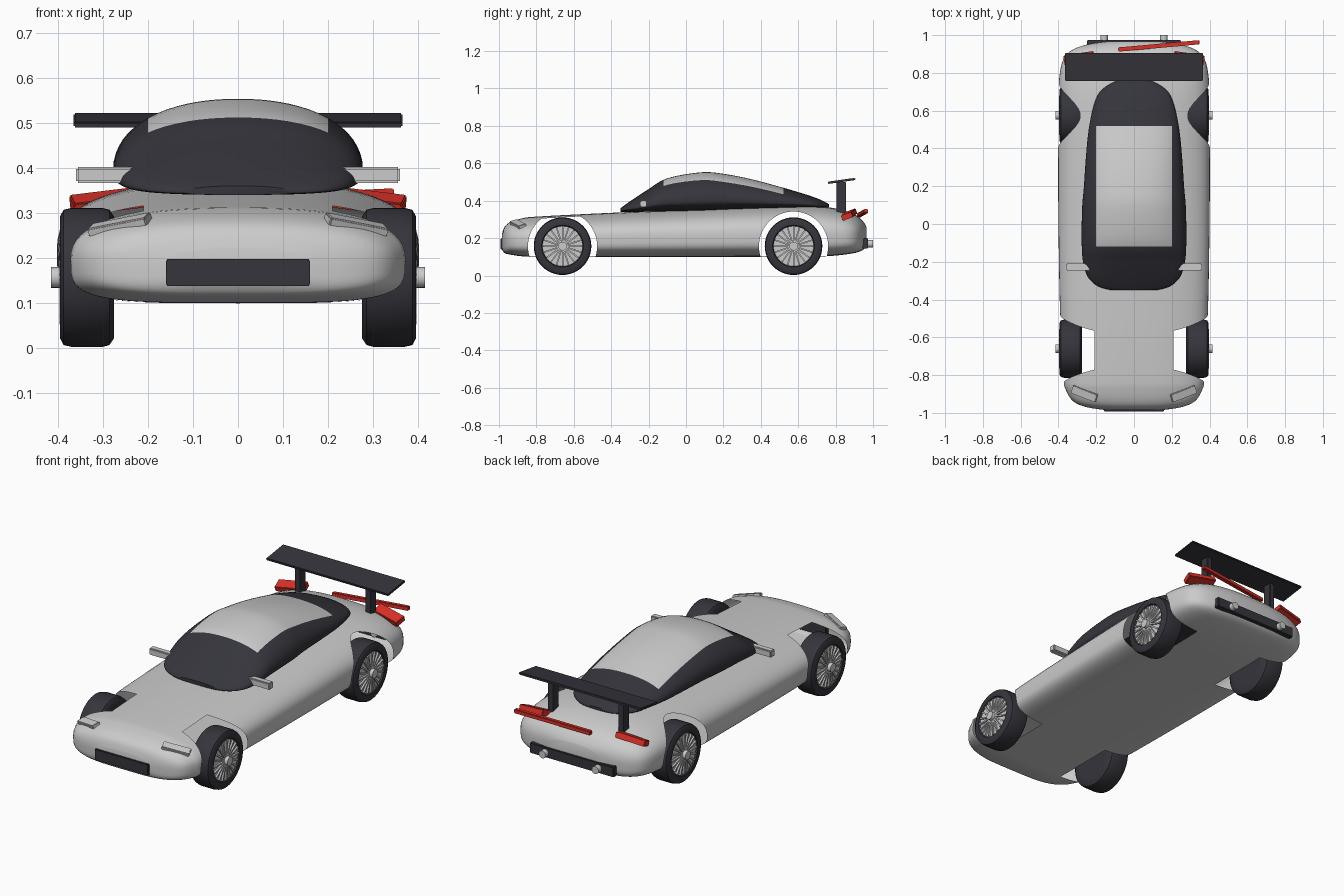
import bpy, bmesh, math
from mathutils import Matrix, Vector

if "Cube" in bpy.data.objects:
    bpy.data.objects.remove(bpy.data.objects["Cube"])


def material(name, rgb):
    m = bpy.data.materials.new(name)
    m.use_nodes = True
    m.diffuse_color = (*rgb, 1)
    m.node_tree.nodes["Principled BSDF"].inputs["Base Color"].default_value = (*rgb, 1)
    return m


SILVER = material("silver_paint", (0.6, 0.6, 0.6))
DARK = material("dark_trim", (0.035, 0.035, 0.045))
RED = material("red_lamp", (0.7, 0.03, 0.02))


def finish(name, bm, *mats, angle=35):
    bmesh.ops.recalc_face_normals(bm, faces=bm.faces)
    mesh = bpy.data.meshes.new(name)
    bm.to_mesh(mesh)
    bm.free()
    for m in mats:
        mesh.materials.append(m)
    mesh.shade_smooth()
    mesh.set_sharp_from_angle(angle=math.radians(angle))
    ob = bpy.data.objects.new(name, mesh)
    bpy.context.collection.objects.link(ob)
    return ob


def skin(bm, rings):
    for a, b in zip(rings, rings[1:]):
        for i in range(len(a)):
            j = (i + 1) % len(a)
            bm.faces.new((a[i], a[j], b[j], b[i]))
    bm.faces.new(rings[0])
    bm.faces.new(rings[-1])


def smooth_path(points, steps=4):
    """Catmull-Rom interpolation of the stations."""
    pts = [Vector(p) for p in points]
    pts = [pts[0]] + pts + [pts[-1]]
    out = []
    for a, b, c, d in zip(pts, pts[1:], pts[2:], pts[3:]):
        for k in range(steps):
            t = k / steps
            out.append(b + (c - a) * t / 2 + (a * 2 - b * 5 + c * 4 - d) * t * t / 2
                       + (b * 3 - a - c * 3 + d) * t ** 3 / 2)
    return out + [pts[-1]]


def loft(stations, waist, upper, lower, sides=64):
    """Superellipse sections; each station is (y, half width, top, bottom)."""
    bm = bmesh.new()
    rings = []
    for y, w, top, low in smooth_path(stations):
        mid = low + (top - low) * waist
        ring = []
        for i in range(sides):
            a = math.tau * i / sides
            c, s = math.cos(a), math.sin(a)
            n = upper if s > 0 else lower
            h = top - mid if s > 0 else mid - low
            x = math.copysign(abs(c) ** (2 / n), c) * w
            z = mid + math.copysign(abs(s) ** (2 / n), s) * h
            ring.append(bm.verts.new((x, y, z)))
        rings.append(ring)
    skin(bm, rings)
    return bm


def box(name, loc, size, mat, rot=(0, 0, 0), bevel=0.003):
    bm = bmesh.new()
    bmesh.ops.create_cube(bm, size=1, matrix=Matrix.Diagonal((*size, 1)))
    bmesh.ops.bevel(bm, geom=bm.edges[:], offset=bevel, segments=2, affect="EDGES")
    ob = finish(name, bm, mat)
    ob.location, ob.rotation_euler = loc, rot
    return ob


def cylinder(bm, start, end, radius, axis, sides=24):
    """Closed cylinder along x or y."""
    start, end = Vector(start), Vector(end)
    turn = Matrix.Rotation(math.pi / 2, 4, "Y" if axis == "x" else "X")
    bmesh.ops.create_cone(bm, cap_ends=True, segments=sides, radius1=radius, radius2=radius,
                          depth=(end - start).length,
                          matrix=Matrix.Translation((start + end) / 2) @ turn)


AXLE_Z = 0.157
AXLES = {"front": -0.66, "rear": 0.575}
SIDES = {"left": 1, "right": -1}
ARCH_R, ARCH_X = 0.185, 0.21

# Body shell
body = finish("body", loft([
    (-0.985, 0.15, 0.22, 0.14), (-0.97, 0.25, 0.26, 0.12), (-0.94, 0.32, 0.285, 0.112),
    (-0.88, 0.36, 0.305, 0.103), (-0.8, 0.375, 0.315, 0.1), (-0.45, 0.392, 0.333, 0.1),
    (0, 0.4, 0.352, 0.1), (0.4, 0.402, 0.368, 0.1), (0.65, 0.402, 0.372, 0.1),
    (0.78, 0.395, 0.362, 0.105), (0.87, 0.375, 0.34, 0.115), (0.92, 0.33, 0.315, 0.125),
    (0.95, 0.25, 0.285, 0.14), (0.965, 0.15, 0.26, 0.16)], 0.44, 2.5, 4), SILVER)

# Wheel arches cut right through the hollow shell
bm = bmesh.new()
for y in AXLES.values():
    for s in SIDES.values():
        cylinder(bm, (s * ARCH_X, y, AXLE_Z), (s * 0.5, y, AXLE_Z), ARCH_R, "x", 64)
cutter = finish("arch_cutter", bm, SILVER)
cutter.hide_render = True
mod = body.modifiers.new("arches", "BOOLEAN")
mod.operation, mod.solver, mod.object = "DIFFERENCE", "EXACT", cutter
cut = bpy.data.meshes.new_from_object(body.evaluated_get(bpy.context.evaluated_depsgraph_get()))
body.modifiers.clear()
body.data = cut
bpy.data.objects.remove(cutter)
bm = bmesh.new()
bm.from_mesh(cut)


def in_arch(v):
    near = min(math.hypot(v.co.y - y, v.co.z - AXLE_Z) for y in AXLES.values())
    return abs(v.co.x) > ARCH_X - 1e-4 and near < ARCH_R + 1e-4


walls = [f for f in bm.faces if all(in_arch(v) for v in f.verts)]
bmesh.ops.delete(bm, geom=walls, context="FACES")
bm.to_mesh(cut)
bm.free()

# Cabin: dark glass with a silver roof panel
bm = loft([
    (-0.35, 0.12, 0.36, 0.34), (-0.33, 0.19, 0.375, 0.34), (-0.28, 0.245, 0.41, 0.34),
    (-0.2, 0.27, 0.462, 0.34), (-0.1, 0.277, 0.52, 0.34), (0.08, 0.275, 0.552, 0.34),
    (0.2, 0.265, 0.544, 0.345), (0.35, 0.255, 0.515, 0.35), (0.5, 0.24, 0.475, 0.355),
    (0.62, 0.215, 0.44, 0.36), (0.7, 0.18, 0.413, 0.36), (0.75, 0.11, 0.39, 0.36),
    (0.765, 0.05, 0.38, 0.365)], 0.29, 2.15, 2.5)
ROOF_X, ROOF_FRONT, ROOF_BACK = 0.2, -0.12, 0.52
for co, no in (((ROOF_X, 0, 0), (1, 0, 0)), ((-ROOF_X, 0, 0), (1, 0, 0)),
               ((0, ROOF_FRONT, 0), (0, 1, 0)), ((0, ROOF_BACK, 0), (0, 1, 0))):
    bmesh.ops.bisect_plane(bm, geom=bm.verts[:] + bm.edges[:] + bm.faces[:],
                           plane_co=co, plane_no=no)
for f in bm.faces:
    c = f.calc_center_median()
    f.material_index = int(abs(c.x) < ROOF_X and ROOF_FRONT < c.y < ROOF_BACK and c.z > 0.4)
finish("cabin", bm, DARK, SILVER)

# Wheels: lathed tyre, spoked rim and hub
TYRE = [(0.275, 0.1), (0.275, 0.135), (0.285, 0.15), (0.3, 0.154), (0.37, 0.154),
        (0.387, 0.15), (0.395, 0.135), (0.395, 0.112), (0.385, 0.106)]
for end, y in AXLES.items():
    for side, s in SIDES.items():
        bm = bmesh.new()
        skin(bm, [[bm.verts.new((s * x, y + r * math.cos(math.tau * i / 48),
                                 AXLE_Z + r * math.sin(math.tau * i / 48)))
                   for i in range(48)] for x, r in TYRE])
        finish(f"{end}_{side}_tyre", bm, DARK)
        bm = bmesh.new()
        cylinder(bm, (s * 0.37, y, AXLE_Z), (s * 0.387, y, AXLE_Z), 0.107, "x", 48)
        cylinder(bm, (s * 0.38, y, AXLE_Z), (s * 0.415, y, AXLE_Z), 0.023, "x")
        for i in range(20):
            bmesh.ops.create_cube(bm, size=1, matrix=Matrix.Translation((s * 0.388, y, AXLE_Z))
                                  @ Matrix.Rotation(math.tau * i / 20, 4, "X")
                                  @ Matrix.Translation((0, 0, 0.06))
                                  @ Matrix.Diagonal((0.016, 0.008, 0.09, 1)))
        finish(f"{end}_{side}_rim", bm, SILVER)

# Paired parts
for side, s in SIDES.items():
    box(f"{side}_mirror", (s * 0.285, -0.228, 0.384), (0.15, 0.036, 0.036), SILVER, bevel=0.005)
    box(f"{side}_headlamp", (s * 0.262, -0.898, 0.274), (0.14, 0.045, 0.02), SILVER,
        (0.3, s * 0.18, s * 0.37))
    box(f"{side}_tail_lamp", (s * 0.29, 0.872, 0.326), (0.16, 0.06, 0.03), RED,
        (0.35, s * 0.12, -s * 0.15))
    box(f"{side}_wing_post", (s * 0.21, 0.83, 0.415), (0.03, 0.05, 0.17), DARK)
    bm = bmesh.new()
    cylinder(bm, (s * 0.158, 0.93, 0.17), (s * 0.158, 1.0, 0.17), 0.02, "y")
    finish(f"{side}_exhaust", bm, SILVER)

# Rear wing, skewed light bar, grille and rear bumper strip
box("rear_wing", (0, 0.832, 0.506), (0.73, 0.148, 0.012), DARK, (0.14, 0, 0))
box("light_bar", (0.132, 0.943, 0.333), (0.43, 0.022, 0.022), RED, (0, -0.05, 0.09))
box("front_grille", (0, -0.978, 0.168), (0.32, 0.03, 0.06), DARK)
box("rear_bumper", (0, 0.958, 0.172), (0.5, 0.03, 0.055), DARK)
